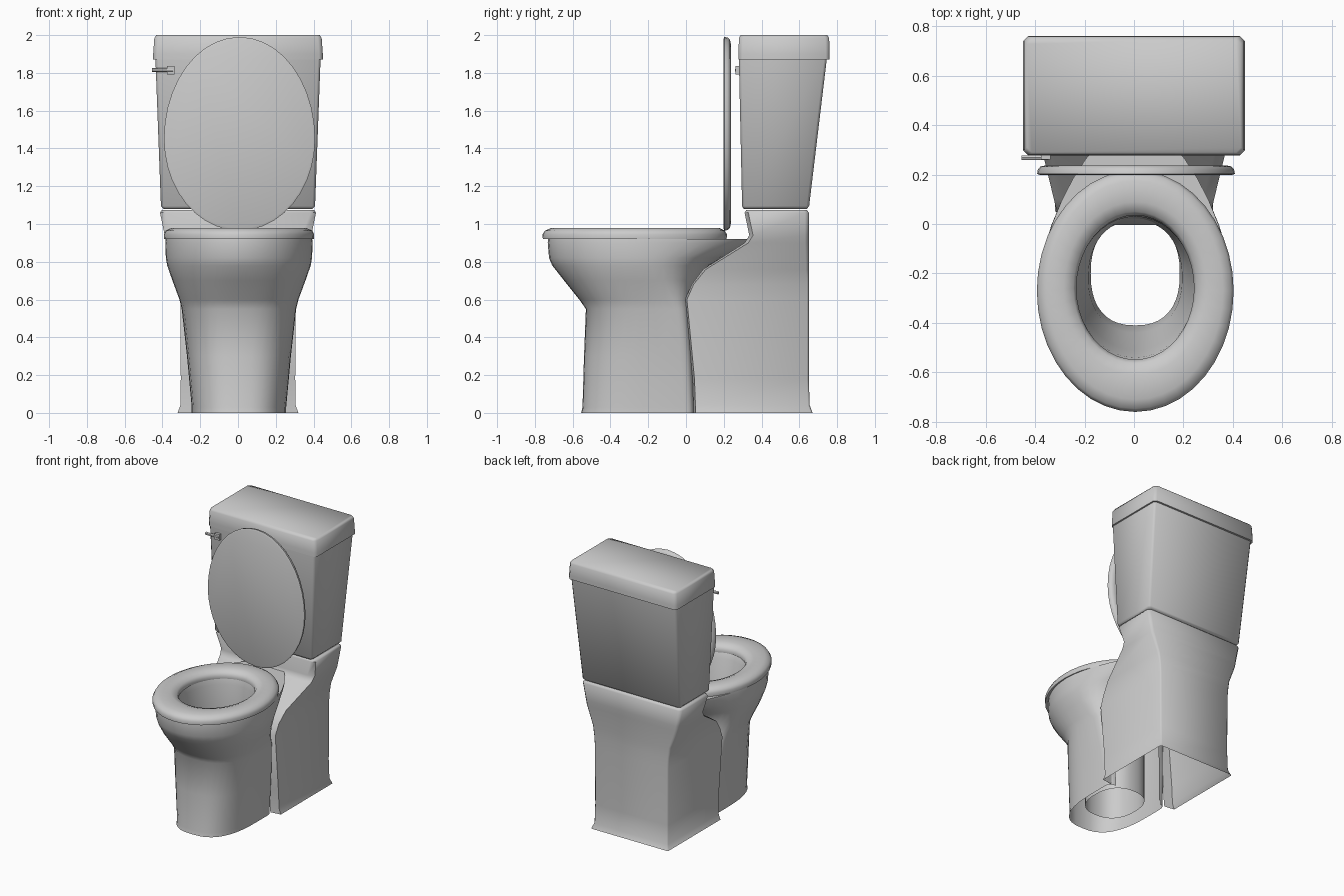
import bpy, bmesh, math

def loft(name, rings, bottom=False, top=False, cyclic=False, keep=None, angle=60):
    """Skin a stack of equal-length point loops."""
    bm = bmesh.new()
    vs = [[bm.verts.new(p) for p in r] for r in rings]
    n = len(vs[0])
    pairs = list(zip(vs, vs[1:])) + ([(vs[-1], vs[0])] if cyclic else [])
    for a, b in pairs:
        for i in range(n):
            j = (i + 1) % n
            bm.faces.new((a[i], a[j], b[j], b[i]))
    if bottom:
        bm.faces.new(vs[0][::-1])
    if top:
        bm.faces.new(vs[-1])
    bmesh.ops.recalc_face_normals(bm, faces=bm.faces)
    if keep:
        bad = [f for f in bm.faces if not keep(f.calc_center_median())]
        bmesh.ops.delete(bm, geom=bad, context='FACES')
    me = bpy.data.meshes.new(name)
    bm.to_mesh(me)
    bm.free()
    ob = bpy.data.objects.new(name, me)
    bpy.context.collection.objects.link(ob)
    bpy.ops.object.select_all(action='DESELECT')
    ob.select_set(True)
    bpy.context.view_layer.objects.active = ob
    bpy.ops.object.shade_smooth_by_angle(angle=math.radians(angle))
    return ob

def egg(z, w, front, mid, back, p=2.0, pb=None, n=40):
    """Egg-shaped loop: half width w, widest at y=mid; p above 2 is squarer, pb for the back."""
    out = []
    for i in range(n):
        t = 2 * math.pi * i / n
        c, s = math.cos(t), math.sin(t)
        e = 2 / ((pb or p) if s > 0 else p)
        r = back - mid if s > 0 else mid - front
        out.append((0.005 + w * math.copysign(abs(c) ** e, c),
                    mid + r * math.copysign(abs(s) ** e, s), z))
    return out

def rect(z, w, front, back, c=0.014, cf=None):
    """Chamfered rectangular loop; cf is the inset of the front corners."""
    cf = cf or c
    half = [(w - cf, front), (w, front + c), (w, back - c), (w - c, back)]
    return [(x, y, z) for x, y in half] + [(-x, y, z) for x, y in half[::-1]]

# Bowl: pedestal open at the back, flared outer wall, rim, then inner wall down an open throat
loft("bowl", [
    egg(0.00, 0.25, -0.555, -0.12, 0.045, 2.7, 9),
    egg(0.03, 0.25, -0.548, -0.12, 0.045, 2.7, 9),
    egg(0.30, 0.275, -0.54, -0.14, 0.035, 2.6, 8),
    egg(0.55, 0.303, -0.53, -0.17, 0.02, 2.4, 6),
    egg(0.60, 0.315, -0.565, -0.20, 0.03, 2.3, 4),
    egg(0.70, 0.352, -0.645, -0.23, 0.06, 2.2, 2.6),
    egg(0.78, 0.38, -0.708, -0.25, 0.12, 2, 2.2),
    egg(0.82, 0.387, -0.725, -0.25, 0.19),
    egg(0.90, 0.390, -0.732, -0.25, 0.39, 2, 1.65),
    egg(0.92, 0.388, -0.73, -0.25, 0.42, 2, 1.6),
    egg(0.92, 0.25, -0.56, -0.26, 0.04),
    egg(0.88, 0.24, -0.54, -0.26, 0.03),
    egg(0.70, 0.225, -0.51, -0.25, 0.025),
    egg(0.50, 0.19, -0.44, -0.22, 0.015, 2.2),
    egg(0.35, 0.18, -0.41, -0.20, 0.01, 2.4),
    egg(0.04, 0.18, -0.41, -0.20, 0.01, 2.4),
], keep=lambda c: not (c.z < 0.5 and c.y > 0.02 and abs(c.x) < 0.2))

# Rear base: open shell widening into the shelf under the tank
loft("rear_base", [
    rect(0.00, 0.32, 0.04, 0.67, 0.01, 0.08),
    rect(0.04, 0.305, 0.04, 0.655, 0.01, 0.07),
    rect(0.18, 0.303, 0.035, 0.65, 0.01, 0.07),
    rect(0.60, 0.305, -0.005, 0.65, 0.01, 0.05),
    rect(0.68, 0.31, 0.03, 0.65, 0.01, 0.05),
    rect(0.76, 0.325, 0.09, 0.65, 0.015, 0.05),
    rect(0.90, 0.38, 0.31, 0.65, 0.02, 0.05),
    rect(0.94, 0.388, 0.335, 0.65, 0.02, 0.05),
    rect(1.06, 0.413, 0.31, 0.65, 0.02, 0.03),
    rect(1.075, 0.403, 0.32, 0.64, 0.02, 0.03),
], top=True, keep=lambda c: c.z > 0.6 or abs(c.x) > 0.01 or c.y > 0.3)

# Tank
loft("tank", [
    rect(1.08, 0.395, 0.305, 0.64),
    rect(1.095, 0.408, 0.297, 0.652),
    rect(1.87, 0.437, 0.28, 0.745),
], bottom=True, top=True)

# Tank lid
loft("tank_lid", [
    rect(1.87, 0.449, 0.278, 0.76, 0.02),
    rect(1.90, 0.449, 0.278, 0.76, 0.02),
    rect(1.985, 0.443, 0.28, 0.758, 0.02),
    rect(2.00, 0.433, 0.29, 0.748, 0.02),
], bottom=True, top=True)

# Seat ring
loft("seat", [
    egg(0.92, 0.396, -0.758, -0.27, 0.215),
    egg(0.945, 0.398, -0.76, -0.27, 0.217),
    egg(0.965, 0.388, -0.747, -0.27, 0.205),
    egg(0.98, 0.355, -0.71, -0.27, 0.175),
    egg(0.98, 0.29, -0.61, -0.265, 0.09),
    egg(0.965, 0.25, -0.565, -0.26, 0.05),
    egg(0.94, 0.238, -0.548, -0.26, 0.035),
    egg(0.92, 0.242, -0.55, -0.26, 0.038),
], cyclic=True)

# Seat cover, lofted as flat loops turned upright against the tank
def upright(y, inset):
    loop = egg(0, 0.40 - inset, 0.965 + inset, 1.45, 1.99 - inset)
    return [(x + 0.003, y, h) for x, h, _ in loop]

loft("seat_cover", [upright(0.198, 0.012), upright(0.203, 0.0), upright(0.22, 0.003),
                    upright(0.233, 0.014), upright(0.237, 0.035)], bottom=True, top=True)

# Flush handle: hub and lever
bpy.ops.mesh.primitive_cube_add(size=1, location=(-0.357, 0.272, 1.815))
bpy.context.object.name = "handle_hub"
bpy.context.object.scale = (0.04, 0.022, 0.045)
bpy.ops.mesh.primitive_cylinder_add(vertices=12, radius=0.01, depth=0.11,
                                    location=(-0.40, 0.268, 1.815), rotation=(0, math.pi / 2, 0))
bpy.context.object.name = "handle_lever"
bpy.ops.object.shade_smooth_by_angle()
